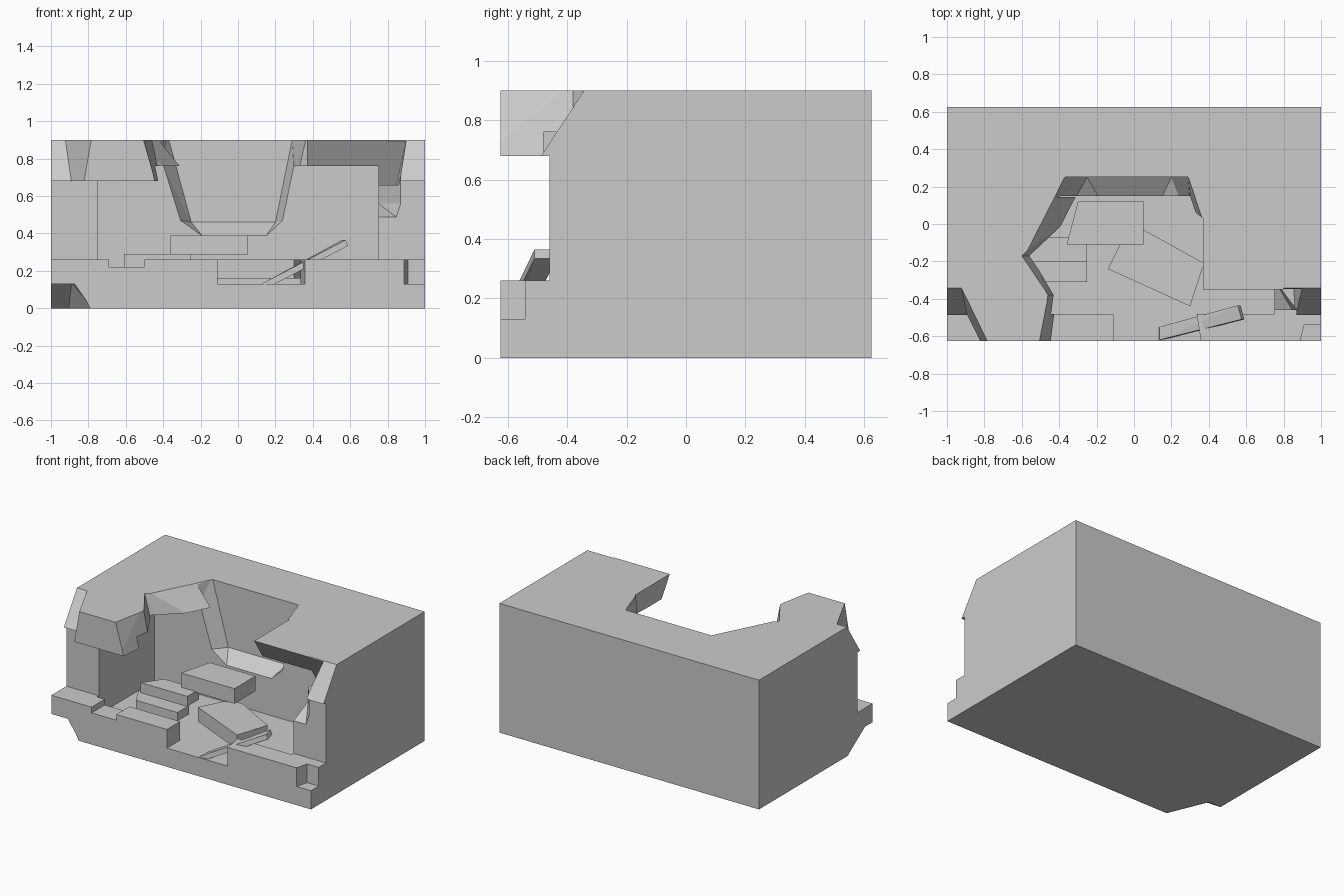
import bpy, bmesh

if "Cube" in bpy.data.objects:
    bpy.data.objects.remove(bpy.data.objects["Cube"])

def finish(bm, name):
    bmesh.ops.recalc_face_normals(bm, faces=bm.faces)
    if bm.calc_volume(signed=True) < 0:
        bmesh.ops.reverse_faces(bm, faces=bm.faces)
    me = bpy.data.meshes.new(name)
    bm.to_mesh(me)
    bm.free()
    ob = bpy.data.objects.new(name, me)
    bpy.context.collection.objects.link(ob)
    return ob

def hull(name, pts):
    bm = bmesh.new()
    for p in pts:
        bm.verts.new(p)
    bmesh.ops.convex_hull(bm, input=bm.verts)
    loose = [v for v in bm.verts if not v.link_faces]
    bmesh.ops.delete(bm, geom=loose, context='VERTS')
    return finish(bm, name)

def box(name, x, y, z):
    return hull(name, [(a, b, c) for a in x for b in y for c in z])

def slab(name, outline, z0, z1):
    return hull(name, [(x, y, z) for x, y in outline for z in (z0, z1)])

def loft(name, low, high):
    bm = bmesh.new()
    a = [bm.verts.new(p) for p in low]
    b = [bm.verts.new(p) for p in high]
    n = len(a)
    bm.faces.new(a)
    bm.faces.new(b)
    for i in range(n):
        bm.faces.new((a[i], a[(i + 1) % n], b[(i + 1) % n], b[i]))
    bmesh.ops.triangulate(bm, faces=bm.faces)
    return finish(bm, name)

def volume(me):
    bm = bmesh.new()
    bm.from_mesh(me)
    v = bm.calc_volume(signed=True)
    bm.free()
    return v

def cut(ob, cutter):
    """Subtract the cutter, trying solvers until the result is sensible."""
    before = volume(ob.data)
    for solver in ('EXACT', 'MANIFOLD', 'FLOAT'):
        m = ob.modifiers.new("cut", 'BOOLEAN')
        m.operation = 'DIFFERENCE'
        m.solver = solver
        m.object = cutter
        bpy.context.view_layer.update()
        dg = bpy.context.evaluated_depsgraph_get()
        me = bpy.data.meshes.new_from_object(ob.evaluated_get(dg))
        ob.modifiers.remove(m)
        if before * .5 < volume(me) < before - 1e-6:
            ob.data = me
            break
    else:
        print("cut failed:", cutter.name)
    bpy.data.objects.remove(cutter)

# Solid building block
body = box("ruined_building", (-1, 1), (-.625, .625), (0, .9))
cutters = []

# Groove between plinth and cornice, hollow room
cutters.append(box("cut_front_groove", (-1.1, 1.1), (-.7, -.46), (.26, .68)))
cutters.append(box("cut_room", (-.75, .75), (-.48, .15), (.13, .76)))

# Gaps in the plinth front
cutters.append(hull("cut_plinth_gap", [(x, y, z) for z in (.13, .3)
               for x, y in ((-.11, -.7), (.37, -.7), (.33, -.45), (-.11, -.45))]))
cutters.append(box("cut_plinth_notch", (-.69, -.5), (-.7, -.47), (.22, .3)))

# Broken roof opening, tapered between outlines at z .9 and z .76
top = [(-.37, .25), (-.6, -.17), (-.46, -.38), (-.52, -.7), (.87, -.7),
       (.9, -.35), (.37, -.35), (.37, .03), (.29, .25)]
low = [(-.31, .15), (-.56, -.17), (-.43, -.38), (-.48, -.7), (.87, -.7),
       (.87, -.26), (.37, -.26), (.375, .03), (.30, .15)]
def ring(z):
    t = (.9 - z) / .14
    return [(a[0] + (b[0] - a[0]) * t, a[1] + (b[1] - a[1]) * t, z) for a, b in zip(top, low)]
cutters.append(loft("cut_roof_opening", ring(.66), ring(.93)))

# Broken bay in the back wall
bay_front = [(-.42, .92), (-.4, .76), (-.31, .47), (-.19, .385), (.15, .385), (.24, .47), (.3, .76), (.33, .92)]
bay_back = [(-.375, .92), (-.25, .46), (.2, .46), (.294, .92)]
cutters.append(hull("cut_back_bay", [(x, .145, z) for x, z in bay_front] + [(x, .25, z) for x, z in bay_back]))

# Broken upper part of the right front pillar
cutters.append(hull("cut_right_pillar", [(x, y, z) for z in (.56, .78)
               for x, y in ((.7, -.3), (.75, -.3), (.87, -.46), (.87, -.52), (.7, -.52))]
               + [(.7, -.5, .47), (.87, -.5, .47)]))

# Chipped corners: top left, top right, bottom left, right plinth
cutters.append(hull("cut_top_left_chip", [
    (-1.05, -.31, .95), (-.93, -.31, .95), (-1.05, -.54, .79), (-.88, -.54, .79),
    (-1.05, -.54, .6), (-.88, -.54, .6), (-1.05, -.7, .6), (-.8, -.7, .6),
    (-1.05, -.7, .95), (-.74, -.7, .95)]))
cutters.append(hull("cut_top_right_chip", [(x, y, z) for x in (.8, 1.05)
               for y, z in ((-.31, .95), (-.54, .79), (-.54, .6), (-.7, .6), (-.7, .95))]))
cutters.append(hull("cut_bottom_left_chip", [
    (-1.05, -.29, -.04), (-.91, -.29, -.04), (-1.05, -.54, .13), (-.89, -.54, .13),
    (-1.05, -.7, .13), (-.86, -.7, .13), (-1.05, -.7, -.04), (-.74, -.7, -.04)]))
cutters.append(hull("cut_right_plinth_chip", [(x, y, z) for z in (.13, .35)
               for x, y in ((.87, -.7), (.91, -.54), (1.05, -.54), (1.05, -.7))]))

for c in cutters:
    cut(body, c)

# Fallen slabs inside the room
slab("upper_slab", [(-.3, .12), (.05, .12), (.05, -.11), (-.36, -.11)], .285, .39)
slab("left_slab_high", [(-.52, -.07), (-.25, -.07), (-.25, -.2), (-.61, -.2)], .22, .29)
slab("left_slab_low", [(-.64, -.18), (-.25, -.18), (-.25, -.31), (-.57, -.31)], .16, .22)
slab("front_slab", [(-.14, -.24), (.3, -.44), (.375, -.21), (.05, -.03), (-.06, -.08)], .16, .26)

# Leaning plank across the plinth gap
hull("leaning_plank", [(x + dx, y, z + dz) for dx, dz in ((0, 0), (-.015, .03))
     for x, y, z in ((.15, -.62, .105), (.15, -.55, .105), (.59, -.51, .335), (.57, -.435, .335))])
